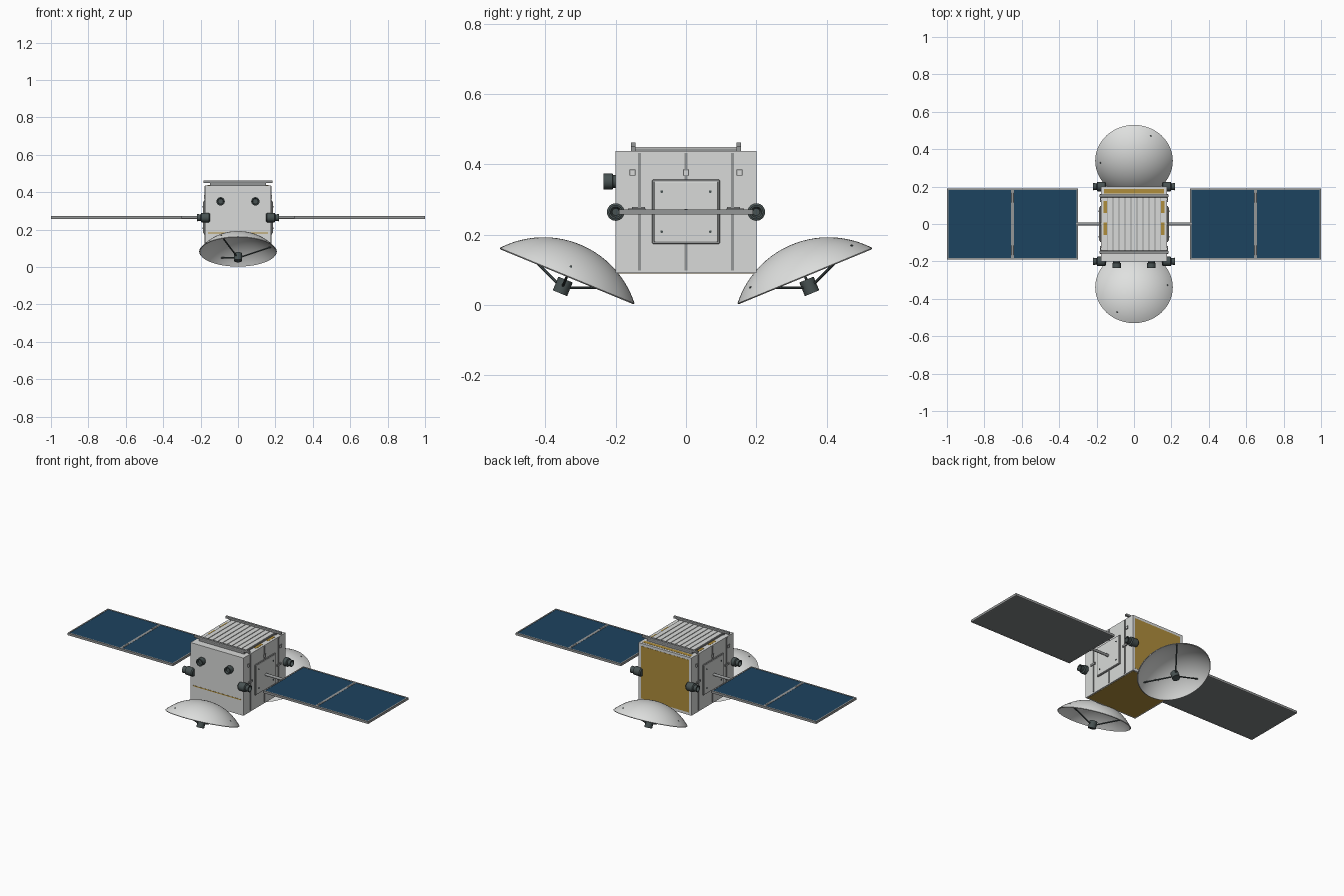
import bpy, bmesh, math
from mathutils import Matrix, Vector

if "Cube" in bpy.data.objects:
    bpy.data.objects.remove(bpy.data.objects["Cube"])


def mat(name, r, g, b):
    m = bpy.data.materials.new(name)
    m.diffuse_color = (r, g, b, 1)
    m.use_nodes = True
    m.node_tree.nodes["Principled BSDF"].inputs["Base Color"].default_value = m.diffuse_color
    return m


GREY = mat("body grey", 0.69, 0.70, 0.69)
DISH = mat("dish pale grey", 0.74, 0.75, 0.74)
FRAME = mat("frame grey", 0.30, 0.31, 0.31)
DARK = mat("dark gunmetal", 0.065, 0.085, 0.085)
BACKING = mat("panel backing", 0.21, 0.23, 0.23)
GOLD = mat("gold foil", 0.43, 0.27, 0.045)
BLUE = mat("solar blue", 0.012, 0.056, 0.115)


def finish(bm, name, m, smooth=False):
    bmesh.ops.recalc_face_normals(bm, faces=bm.faces)
    me = bpy.data.meshes.new(name)
    bm.to_mesh(me)
    bm.free()
    me.materials.append(m)
    o = bpy.data.objects.new(name, me)
    bpy.context.collection.objects.link(o)
    if smooth:
        bpy.ops.object.select_all(action='DESELECT')
        o.select_set(True)
        bpy.context.view_layer.objects.active = o
        bpy.ops.object.shade_smooth_by_angle(angle=math.radians(35))
    return o


def box(name, c, s, m, bevel=0):
    bm = bmesh.new()
    bmesh.ops.create_cube(bm, size=1, matrix=Matrix.Translation(c) @ Matrix.Diagonal((*s, 1)))
    o = finish(bm, name, m)
    if bevel:
        b = o.modifiers.new("bevel", 'BEVEL')
        b.width, b.segments = bevel, 2
    return o


def lathe(name, profile, matrix, m, sides=24):
    """Spin (radius, height) points about local z."""
    bm = bmesh.new()
    vs = [bm.verts.new((r, 0, z)) for r, z in profile]
    es = [bm.edges.new(p) for p in zip(vs, vs[1:])]
    bmesh.ops.spin(bm, geom=vs + es, cent=(0, 0, 0), axis=(0, 0, 1),
                   angle=2 * math.pi, steps=sides, use_duplicate=False)
    bmesh.ops.remove_doubles(bm, verts=bm.verts, dist=1e-5)
    bmesh.ops.transform(bm, matrix=matrix, verts=bm.verts)
    return finish(bm, name, m, True)


def rod(name, a, b, r, m, sides=12):
    a, b = Vector(a), Vector(b)
    d = b - a
    M = Matrix.Translation(a) @ d.to_track_quat('Z', 'Y').to_matrix().to_4x4()
    return lathe(name, [(0, 0), (r, 0), (r, d.length), (0, d.length)], M, m, sides)


# Main body with foil on top, bottom and back
box("body", (0, 0, 0.2635), (0.352, 0.4, 0.347), GREY)
box("top_foil_strip", (0, 0.175, 0.437), (0.32, 0.022, 0.002), GOLD)
box("bottom_foil", (0, 0, 0.09), (0.335, 0.383, 0.002), GOLD)
box("back_foil", (0, 0.2, 0.2635), (0.32, 0.002, 0.315), GOLD)
box("front_foil_strip", (0, -0.2, 0.182), (0.32, 0.002, 0.006), GOLD)

# Louvred radiator on the roof
box("radiator_base", (0, 0, 0.441), (0.29, 0.31, 0.008), FRAME)
for i in range(9):
    box("radiator_slat", (-0.128 + i * 0.032, 0, 0.446), (0.028, 0.29, 0.006), GREY)
for s in (-1, 1):
    box("roof_rail", (0, s * 0.15, 0.4555), (0.37, 0.014, 0.013), FRAME, 0.002)
    box("roof_rail_foot", (0, s * 0.15, 0.443), (0.3, 0.012, 0.014), FRAME)
    for y in (0.09, -0.025):
        box("top_foil_patch", (s * 0.153, y, 0.437), (0.018, 0.065, 0.002), GOLD)

# Front sensors
for s in (-1, 1):
    M = Matrix.Translation((s * 0.093, -0.195, 0.351)) @ Matrix.Rotation(math.pi / 2, 4, 'X')
    lathe("front_sensor", [(0, 0), (0.018, 0), (0.018, 0.012), (0.0225, 0.014), (0.0225, 0.039),
                           (0.016, 0.039), (0.014, 0.028), (0, 0.028)], M, DARK)

for s in (-1, 1):
    # Side face: seams, sockets, mounting plate and bolts
    for y in (-0.132, 0, 0.132):
        box("side_seam", (s * 0.177, y, 0.265), (0.006, 0.008, 0.335), FRAME)
    for y in (-0.152, 0, 0.152):
        box("side_socket", (s * 0.178, y, 0.376), (0.008, 0.017, 0.017), FRAME)
        box("side_socket_cap", (s * 0.179, y, 0.376), (0.008, 0.012, 0.012), GREY)
    box("side_plate_rim", (s * 0.179, 0, 0.265), (0.008, 0.192, 0.183), FRAME, 0.003)
    box("side_plate", (s * 0.182, 0, 0.265), (0.008, 0.182, 0.173), GREY, 0.003)
    for y in (-0.069, 0.069):
        for z in (0.208, 0.322):
            rod("plate_bolt", (s * 0.18, y, z), (s * 0.189, y, z), 0.004, DARK, 8)

    # Boom to the solar wing
    rod("wing_boom", (s * 0.175, 0, 0.265), (s * 0.31, 0, 0.265), 0.008, FRAME, 16)

    # Solar wing: framed backing, two cell fields and a centre hinge line
    box("wing_backing", (s * 0.65, 0, 0.263), (0.69, 0.37, 0.010), BACKING)
    for x in (0.474, 0.826):
        box("solar_cells", (s * x, 0, 0.2685), (0.336, 0.366, 0.003), BLUE)
    for k in (-1, 1):
        box("wing_long_edge", (s * 0.65, k * 0.187, 0.2645), (0.7, 0.008, 0.014), FRAME)
        box("wing_end_edge", (s * (0.65 + k * 0.346), 0, 0.2645), (0.008, 0.368, 0.014), FRAME)
    box("wing_centre_strip", (s * 0.65, 0, 0.268), (0.016, 0.368, 0.006), FRAME)
    for y in (-0.14, 0.14):
        rod("wing_hinge", (s * 0.65, y - 0.025, 0.268), (s * 0.65, y + 0.025, 0.268), 0.006, FRAME)

    # Corner thrusters pointing sideways
    for t in (-1, 1):
        M = Matrix.Translation((s * 0.15, t * 0.2, 0.264)) @ Matrix.Rotation(s * math.pi / 2, 4, 'Y')
        lathe("corner_thruster", [(0, 0), (0.02, 0), (0.025, 0.006), (0.025, 0.046), (0.017, 0.05),
                                  (0.02, 0.07), (0.015, 0.07), (0.01, 0.055), (0, 0.055)], M, DARK)
        box("thruster_bracket", (s * 0.177, t * 0.135, 0.272), (0.01, 0.036, 0.012), FRAME)

# Antenna dishes, front one and the same turned half way round
R, C, T = 0.272, -0.176, 0.005   # sphere radius, sphere centre height, thickness
rim = math.asin(0.2075 / R)
outer = [(R * math.sin(rim * i / 14), C + R * math.cos(rim * i / 14)) for i in range(15)]
inner = [((R - T) * math.sin(rim * i / 14), C + (R - T) * math.cos(rim * i / 14)) for i in range(14, -1, -1)]
for turn, side in ((0, "front"), (math.pi, "back")):
    M = (Matrix.Rotation(turn, 4, 'Z') @ Matrix.Translation((0, -0.338, 0.083))
         @ Matrix.Rotation(math.radians(-22.4), 4, 'X'))
    lathe(side + "_dish", outer + inner, M, DISH, 48)
    lathe(side + "_feed", [(0, -0.054), (0.022, -0.054), (0.022, -0.012), (0, -0.012)], M, DARK, 16)
    for k in range(3):
        a = k * 2 * math.pi / 3
        rod(side + "_feed_strut", M @ Vector((0.012 * math.cos(a), 0.012 * math.sin(a), -0.033)),
            M @ Vector((0.182 * math.cos(a), 0.182 * math.sin(a), 0.028)), 0.004, DARK, 8)
